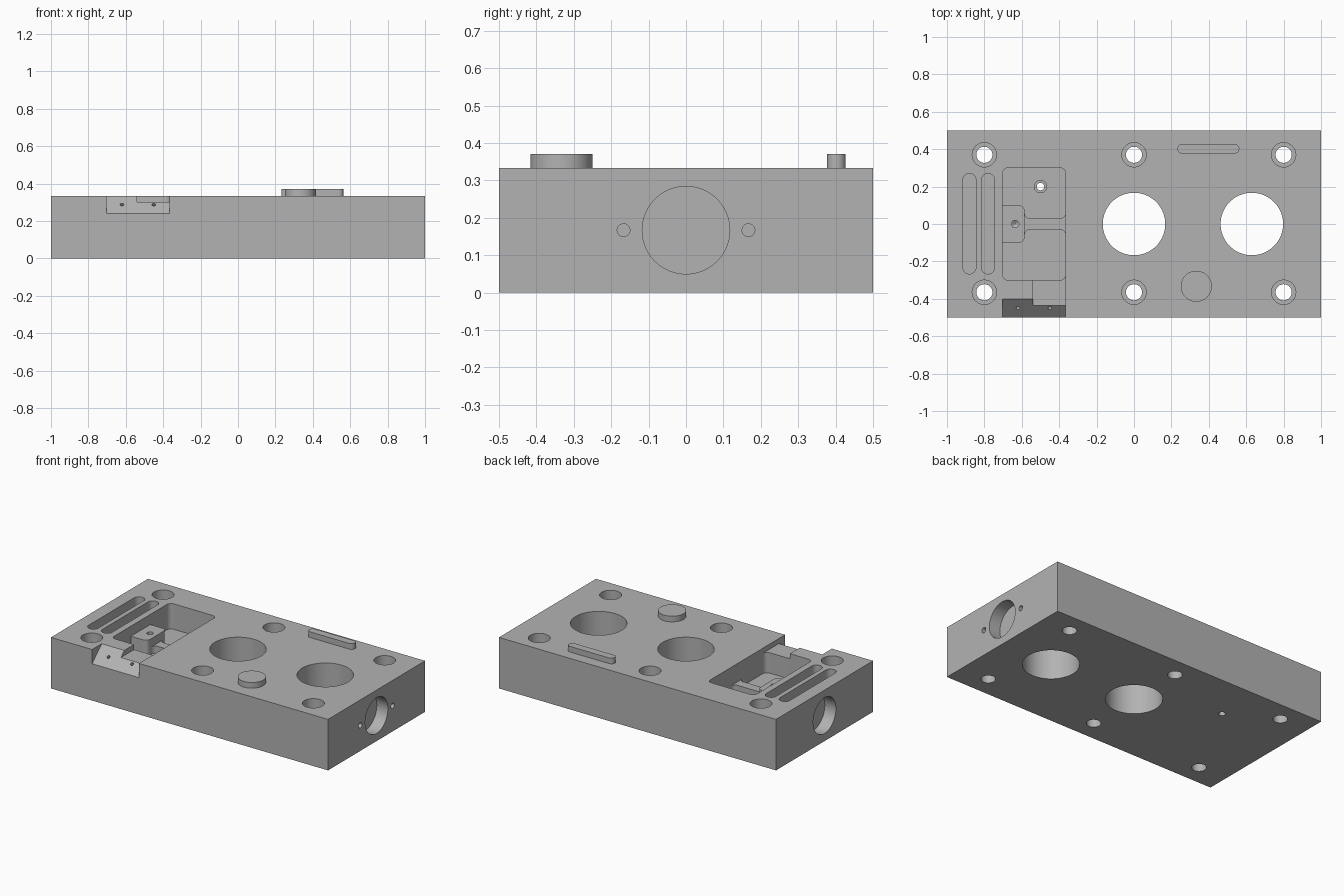
import bpy, bmesh, math
from mathutils import Vector, Matrix

if "Cube" in bpy.data.objects:
    bpy.data.objects.remove(bpy.data.objects["Cube"], do_unlink=True)

TOP = 0.333
OVER = 0.45          # cutters reach above the top face
grey = bpy.data.materials.new("machined grey")
grey.use_nodes = True
grey.diffuse_color = (0.45, 0.45, 0.45, 1)
grey.node_tree.nodes["Principled BSDF"].inputs["Base Color"].default_value = (0.45, 0.45, 0.45, 1)


def make(name, bm):
    bmesh.ops.recalc_face_normals(bm, faces=bm.faces)
    me = bpy.data.meshes.new(name)
    bm.to_mesh(me)
    bm.free()
    me.materials.append(grey)
    ob = bpy.data.objects.new(name, me)
    bpy.context.collection.objects.link(ob)
    return ob


def prism(name, pts, z0, z1):
    """Extrude an outline of (x, y, corner radius) points from z0 to z1."""
    outline = []
    for i, (x, y, r) in enumerate(pts):
        p = Vector((x, y))
        if r == 0:
            outline.append(p)
            continue
        a = (Vector(pts[i - 1][:2]) - p).normalized()
        b = (Vector(pts[(i + 1) % len(pts)][:2]) - p).normalized()
        c = p + (a + b) * r                      # right-angled corners only
        for k in range(9):
            t = k / 8 * math.pi / 2
            outline.append(c - b * r * math.cos(t) - a * r * math.sin(t))
    bm = bmesh.new()
    f = bm.faces.new([bm.verts.new((p.x, p.y, z0)) for p in outline])
    ext = bmesh.ops.extrude_face_region(bm, geom=[f])
    vs = [v for v in ext["geom"] if isinstance(v, bmesh.types.BMVert)]
    bmesh.ops.translate(bm, verts=vs, vec=(0, 0, z1 - z0))
    return make(name, bm)


def box(name, x0, x1, y0, y1, z0, z1, r=0):
    return prism(name, [(x0, y0, r), (x1, y0, r), (x1, y1, r), (x0, y1, r)], z0, z1)


def rod(name, start, end, r1, r2=None, seg=64):
    """Cylinder or cone between two points."""
    a, b = Vector(start), Vector(end)
    d = b - a
    bm = bmesh.new()
    m = Matrix.Translation((a + b) / 2) @ d.to_track_quat('Z', 'Y').to_matrix().to_4x4()
    bmesh.ops.create_cone(bm, cap_ends=True, segments=seg, radius1=r1,
                          radius2=r1 if r2 is None else r2, depth=d.length, matrix=m)
    return make(name, bm)


block = box("base_block", -1, 1, -0.5, 0.5, 0, TOP)
cuts = []

# large through bores
for x in (0, 0.63):
    cuts.append(rod("bore_cutter", (x, 0, -0.1), (x, 0, OVER), 0.167, seg=96))

# counterbored mounting holes
for x in (-0.8, 0, 0.8):
    for y in (-0.365, 0.37):
        cuts.append(rod("bolt_cutter", (x, y, -0.1), (x, y, 0.2), 0.043))
        cuts.append(rod("counterbore_cutter", (x, y, 0.14), (x, y, OVER), 0.065))

# twin slots
for x in (-0.88, -0.78):
    cuts.append(box("slot_cutter", x - 0.035, x + 0.035, -0.267, 0.27, 0.267, OVER, 0.0345))

# stepped pocket: seat block level, low rib level, then the two deep wells
L, R, S = -0.703, -0.365, -0.585
cuts.append(box("pocket_cutter", L, R, -0.3, 0.3, 0.267, OVER, 0.03))
cuts.append(box("rib_cutter", S, R, -0.06, 0.06, 0.213, 0.3))
for s in (1, -1):
    well = [(L, s * 0.1, 0), (S, s * 0.1, 0.03), (S, s * 0.03, 0.03),
            (R, s * 0.03, 0.03), (R, s * 0.3, 0.03), (L, s * 0.3, 0.03)]
    cuts.append(prism("well_cutter", well, 0.167, 0.3))

# screw holes in the pocket
cuts.append(rod("drain_cutter", (-0.5, 0.2, -0.1), (-0.5, 0.2, 0.2), 0.02, seg=32))
cuts.append(rod("drain_counterbore_cutter", (-0.5, 0.2, 0.12), (-0.5, 0.2, 0.2), 0.033, seg=32))
cuts.append(rod("seat_hole_cutter", (-0.635, 0, 0.19), (-0.635, 0, 0.3), 0.02, seg=32))
cuts.append(rod("seat_tip_cutter", (-0.635, 0, 0.178), (-0.635, 0, 0.191), 0.001, 0.02, seg=32))

# sloped notch on the front edge, with a shallow channel into the pocket
bm = bmesh.new()
f = bm.faces.new([bm.verts.new((L, y, z)) for y, z in
                  ((-0.51, 0.231), (-0.38, 0.352), (-0.38, OVER), (-0.51, OVER))])
ext = bmesh.ops.extrude_face_region(bm, geom=[f])
bmesh.ops.translate(bm, vec=(R - L, 0, 0),
                    verts=[v for v in ext["geom"] if isinstance(v, bmesh.types.BMVert)])
cuts.append(make("notch_cutter", bm))
cuts.append(box("channel_cutter", -0.54, R, -0.46, -0.26, 0.3, OVER))
for x in (-0.62, -0.45):
    cuts.append(rod("notch_hole_cutter", (x, -0.48, 0.32), (x, -0.41, 0.245), 0.01, seg=24))

# blind recesses in both ends, with two pin holes on the left end
for s in (1, -1):
    cuts.append(rod("end_recess_cutter", (s * 0.92, 0, 0.167), (s * 1.1, 0, 0.167), 0.117, seg=96))
    cuts.append(rod("pin_cutter", (0.92, s * 0.167, 0.167), (1.1, s * 0.167, 0.167), 0.017, seg=32))

# apply all cuts
bpy.context.view_layer.objects.active = block
for c in cuts:
    m = block.modifiers.new("cut", 'BOOLEAN')
    m.operation, m.solver, m.object = 'DIFFERENCE', 'EXACT', c
    bpy.ops.object.modifier_apply(modifier=m.name)
    bpy.data.objects.remove(c, do_unlink=True)

# raised locating pads
disc = rod("round_pad", (0.333, -0.333, TOP - 0.01), (0.333, -0.333, 0.37), 0.083)
bar = box("long_pad", 0.232, 0.563, 0.377, 0.427, TOP - 0.01, 0.37, 0.0245)

bpy.ops.object.select_all(action='DESELECT')
for ob in (block, disc, bar):
    ob.select_set(True)
bpy.ops.object.shade_smooth_by_angle(angle=math.radians(30))
